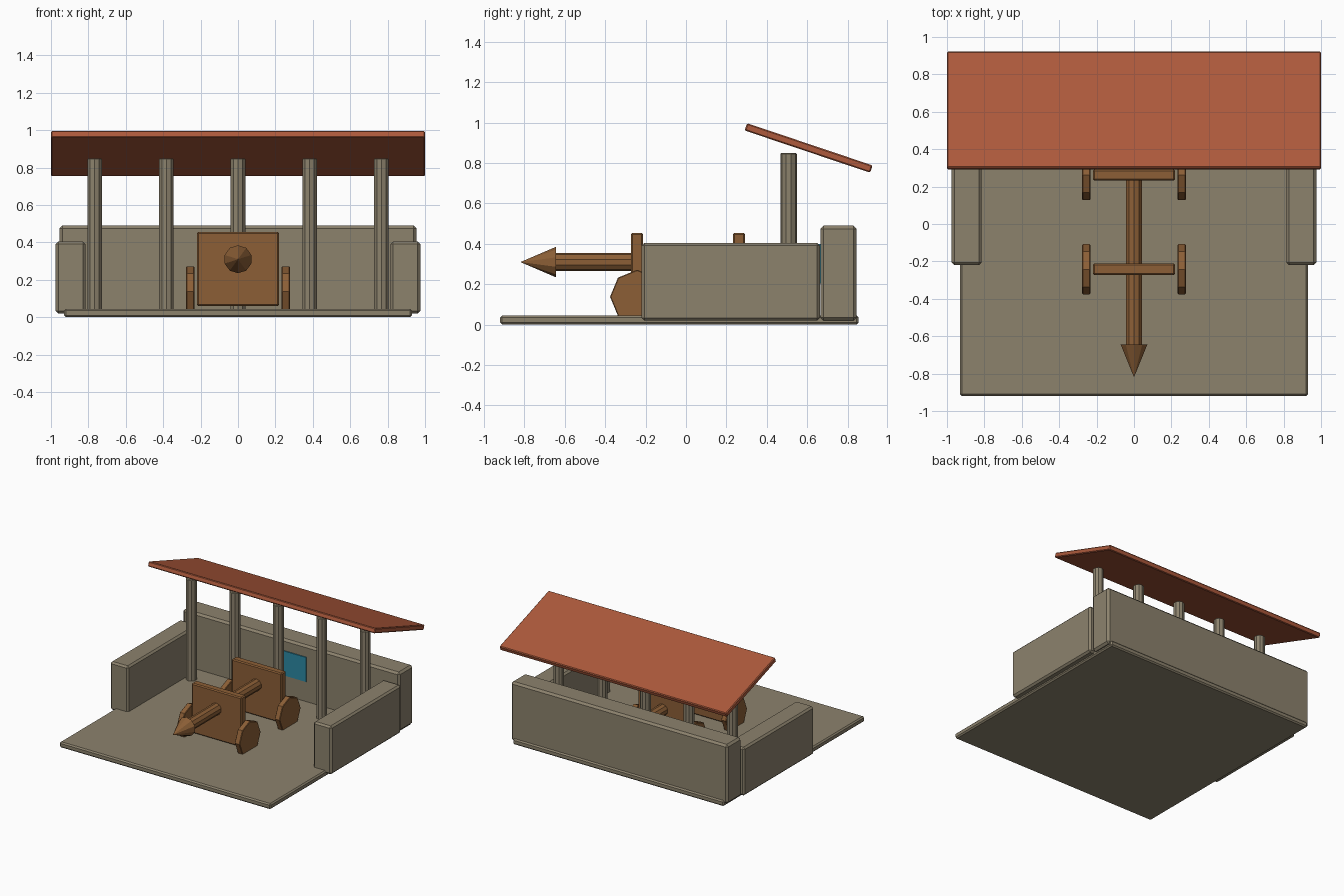
import bpy, math

if "Cube" in bpy.data.objects:
    bpy.data.objects.remove(bpy.data.objects["Cube"])

def mat(name, rgb):
    m = bpy.data.materials.new(name)
    m.diffuse_color = (*rgb, 1)
    m.use_nodes = True
    m.node_tree.nodes["Principled BSDF"].inputs["Base Color"].default_value = m.diffuse_color
    return m

STONE = mat("stone", (0.262, 0.223, 0.152))
TILE = mat("roof_red", (0.42, 0.102, 0.045))
WOOD = mat("wood", (0.262, 0.114, 0.037))
BLUE = mat("teal", (0.025, 0.25, 0.37))

def finish(name, material, bevel):
    ob = bpy.context.object
    ob.name = name
    ob.data.materials.append(material)
    if bevel:
        b = ob.modifiers.new("bevel", "BEVEL")
        b.width, b.segments = bevel, 1
        b.limit_method = 'ANGLE'
        b.angle_limit = math.radians(50)
    return ob

def box(name, lo, hi, material, bevel=0.0):
    """Box given by its two opposite corners."""
    bpy.ops.mesh.primitive_cube_add(size=1, location=[(a + b) / 2 for a, b in zip(lo, hi)])
    ob = bpy.context.object
    ob.scale = [b - a for a, b in zip(lo, hi)]
    bpy.ops.object.transform_apply(location=False, rotation=False, scale=True)
    return finish(name, material, bevel)

def rod(name, loc, r1, length, material, sides=10, rot=(0, 0, 0), r2=None, bevel=0.0):
    """Cylinder or cone centred on loc."""
    bpy.ops.mesh.primitive_cone_add(vertices=sides, radius1=r1, radius2=r1 if r2 is None else r2,
                                    depth=length, location=loc, rotation=rot)
    return finish(name, material, bevel)

# Ground slab and walls
box("base_slab", (-0.93, -0.92, 0), (0.93, 0.855, 0.045), STONE, 0.01)
box("back_wall", (-0.955, 0.665, 0.02), (0.955, 0.845, 0.49), STONE, 0.016)
for s, side in ((-1, "left"), (1, "right")):
    xs = sorted((s * 0.815, s * 0.975))
    box(side + "_wall", (xs[0], -0.22, 0.02), (xs[1], 0.663, 0.405), STONE, 0.014)

# Wall panel
box("wall_panel", (-0.14, 0.657, 0.205), (0.14, 0.666, 0.40), BLUE)

# Row of columns
for i in range(5):
    rod(f"column_{i + 1}", ((i - 2) * 0.383, 0.508, 0.445), 0.041, 0.81, STONE, bevel=0.005)

# Sloping roof
roof = box("roof", (-1, 0.28, 0.855), (1, 0.936, 0.893), TILE, 0.006)
roof.location = (0, 0.607, 0.875)
roof.rotation_euler = (math.radians(-18.6), 0, 0)

# Two upright boards, each with a pair of eight-sided wheels
for y, end in ((-0.242, "front"), (0.262, "rear")):
    box(end + "_board", (-0.22, y - 0.03, 0.06), (0.22, y + 0.03, 0.455), WOOD, 0.008)
    for s, side in ((-1, "left"), (1, "right")):
        rod(f"{end}_{side}_wheel", (s * 0.255, y, 0.138), 0.134, 0.044, WOOD, 8,
            (0, math.pi / 2, 0), bevel=0.004)

# Ram beam with pointed head
rod("ram_beam", (0, -0.1, 0.31), 0.045, 1.1, WOOD, rot=(math.pi / 2, 0, 0))
rod("ram_head", (0, -0.732, 0.31), 0.075, 0.175, WOOD, rot=(math.pi / 2, 0, 0), r2=0.0)
